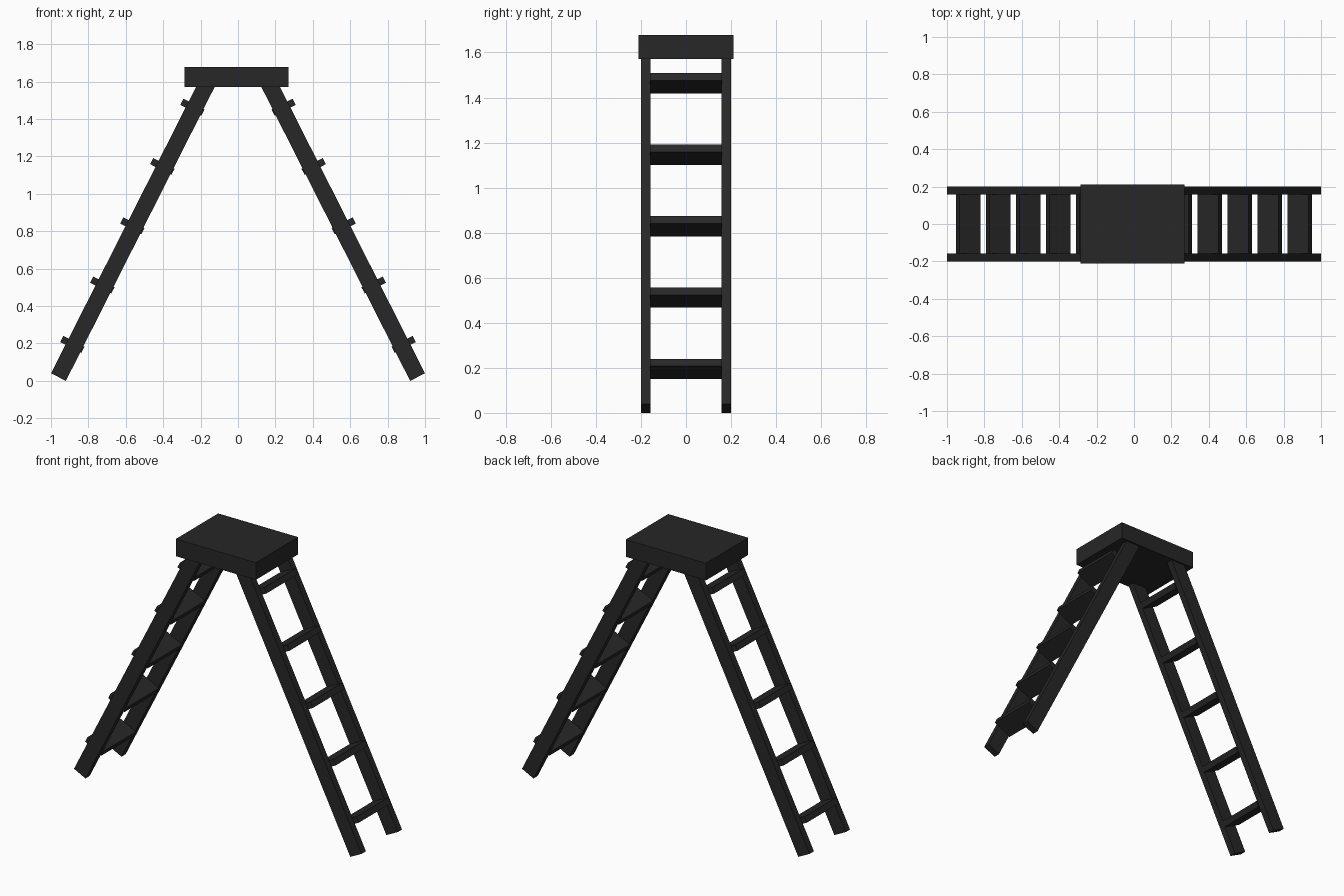
import bpy
from math import atan2, hypot
from mathutils import Vector

if "Cube" in bpy.data.objects:
    bpy.data.objects.remove(bpy.data.objects["Cube"])

mat = bpy.data.materials.new("black_paint")
mat.diffuse_color = (0.02, 0.02, 0.02, 1)
mat.use_nodes = True
mat.node_tree.nodes["Principled BSDF"].inputs["Base Color"].default_value = mat.diffuse_color


def box(name, center, size, angle=0.0):
    """Box with its size applied, tilted about the y axis."""
    bpy.ops.mesh.primitive_cube_add(size=1, location=center, rotation=(0, angle, 0))
    ob = bpy.context.object
    ob.name = name
    ob.scale = size
    ob.data.materials.append(mat)
    return ob


# Top platform
box("top_platform", (-0.007, 0, 1.624), (0.556, 0.42, 0.108))

# Two mirrored ladder sides leaning against the platform
foot, head = Vector((0.96, 0, 0.02)), Vector((0.165, 0, 1.59))
length = (head - foot).length
mid = (foot + head) / 2
tilt = atan2(head.x - foot.x, head.z - foot.z)

for side, sx in (("right", 1), ("left", -1)):
    # Side rails
    for end, sy in (("front", -1), ("back", 1)):
        box(f"{side}_{end}_rail", (sx * mid.x, sy * 0.179, mid.z),
            (0.089, 0.042, length), sx * tilt)
    # Steps, square to the rails and sticking out past them
    for i in range(5):
        box(f"{side}_step_{i + 1}", (sx * (0.886 - 0.1605 * i), 0, 0.195 + 0.317 * i),
            (0.127, 0.318, 0.037), sx * tilt)
